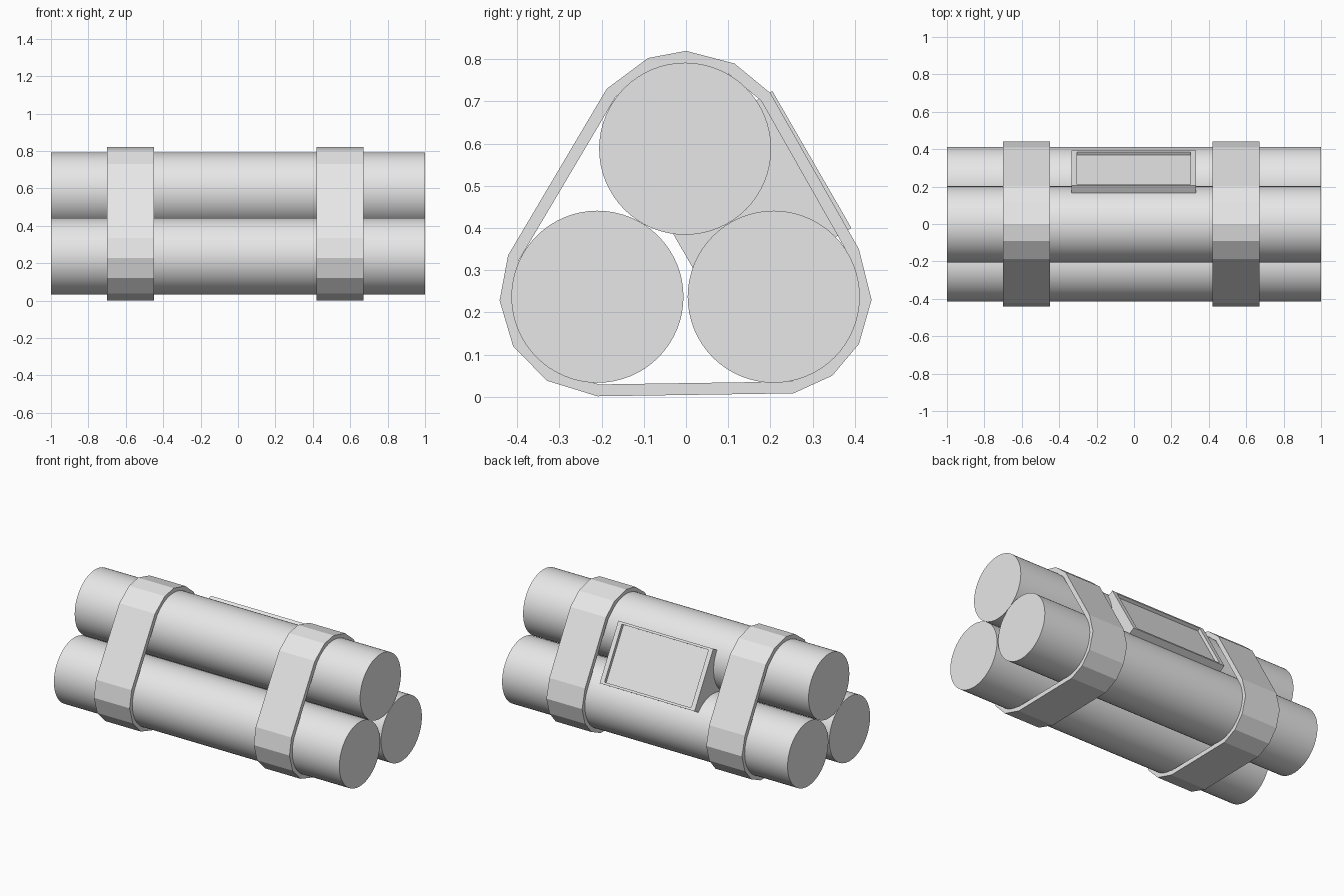
import bpy, bmesh
from math import radians, pi
from mathutils import Matrix, Vector

if "Cube" in bpy.data.objects:
    bpy.data.objects.remove(bpy.data.objects["Cube"], do_unlink=True)

grey = bpy.data.materials.new("plain grey")
grey.use_nodes = True
grey.diffuse_color = (0.8, 0.8, 0.8, 1)
grey.node_tree.nodes["Principled BSDF"].inputs["Base Color"].default_value = (0.8, 0.8, 0.8, 1)


def make_object(name, bm):
    bmesh.ops.recalc_face_normals(bm, faces=bm.faces)
    mesh = bpy.data.meshes.new(name)
    bm.to_mesh(mesh)
    bm.free()
    mesh.materials.append(grey)
    obj = bpy.data.objects.new(name, mesh)
    bpy.context.collection.objects.link(obj)
    return obj


# Three long round sticks
def stick(name, y, z):
    bpy.ops.mesh.primitive_cylinder_add(vertices=64, radius=0.204, depth=2,
                                        location=(0, y, z), rotation=(0, pi / 2, 0))
    obj = bpy.context.object
    obj.name = name
    obj.data.materials.append(grey)
    bpy.ops.object.shade_smooth_by_angle(angle=radians(30))


stick("top_stick", -0.002, 0.588)
stick("front_stick", -0.21, 0.237)
stick("back_stick", 0.208, 0.237)

# Faceted straps wrapped around the bundle: outline in (y, z)
OUTLINE = [Vector(p) for p in (
    (0, 0.82), (0.115, 0.79), (0.2, 0.72), (0.41, 0.35), (0.44, 0.23),
    (0.41, 0.125), (0.347, 0.05), (0.255, 0.008), (-0.21, 0.001), (-0.33, 0.038),
    (-0.41, 0.12), (-0.442, 0.228), (-0.422, 0.335), (-0.188, 0.73), (-0.09, 0.803))]


def inward(points, distance):
    result = []
    for i, p in enumerate(points):
        a = (p - points[i - 1]).normalized()
        b = (points[(i + 1) % len(points)] - p).normalized()
        na, nb = Vector((a.y, -a.x)), Vector((b.y, -b.x))
        result.append(p + (na + nb) * distance / (1 + na.dot(nb)))
    return result


def strap(name, x0, x1):
    bm = bmesh.new()
    inner = inward(OUTLINE, 0.028)
    loops = [[bm.verts.new((x, p.x, p.y)) for p in pts]
             for x, pts in ((x0, OUTLINE), (x1, OUTLINE), (x1, inner), (x0, inner))]
    count = len(OUTLINE)
    for k in range(4):
        a, b = loops[k], loops[(k + 1) % 4]
        for i in range(count):
            j = (i + 1) % count
            bm.faces.new((a[i], a[j], b[j], b[i]))
    make_object(name, bm)


strap("right_strap", -0.70, -0.45)
strap("left_strap", 0.42, 0.67)

# Box wedged between the sticks, with a recessed panel on its outer face
bm = bmesh.new()
bmesh.ops.create_cube(bm, size=1)
bmesh.ops.scale(bm, vec=(0.665, 0.375, 0.373), verts=bm.verts)
panel = max(bm.faces, key=lambda f: f.calc_center_median().z)
bmesh.ops.inset_region(bm, faces=[panel], thickness=0.02)
for v in panel.verts:
    v.co.x -= 0.015 if v.co.x > 0 else -0.015
bmesh.ops.inset_region(bm, faces=[panel], thickness=0.0)
bmesh.ops.translate(bm, vec=(0, 0, -0.02), verts=panel.verts)
bmesh.ops.transform(bm, verts=bm.verts,
                    matrix=Matrix.Translation((-0.002, 0.137, 0.469))
                    @ Matrix.Rotation(radians(-60), 4, 'X'))
make_object("control_box", bm)
